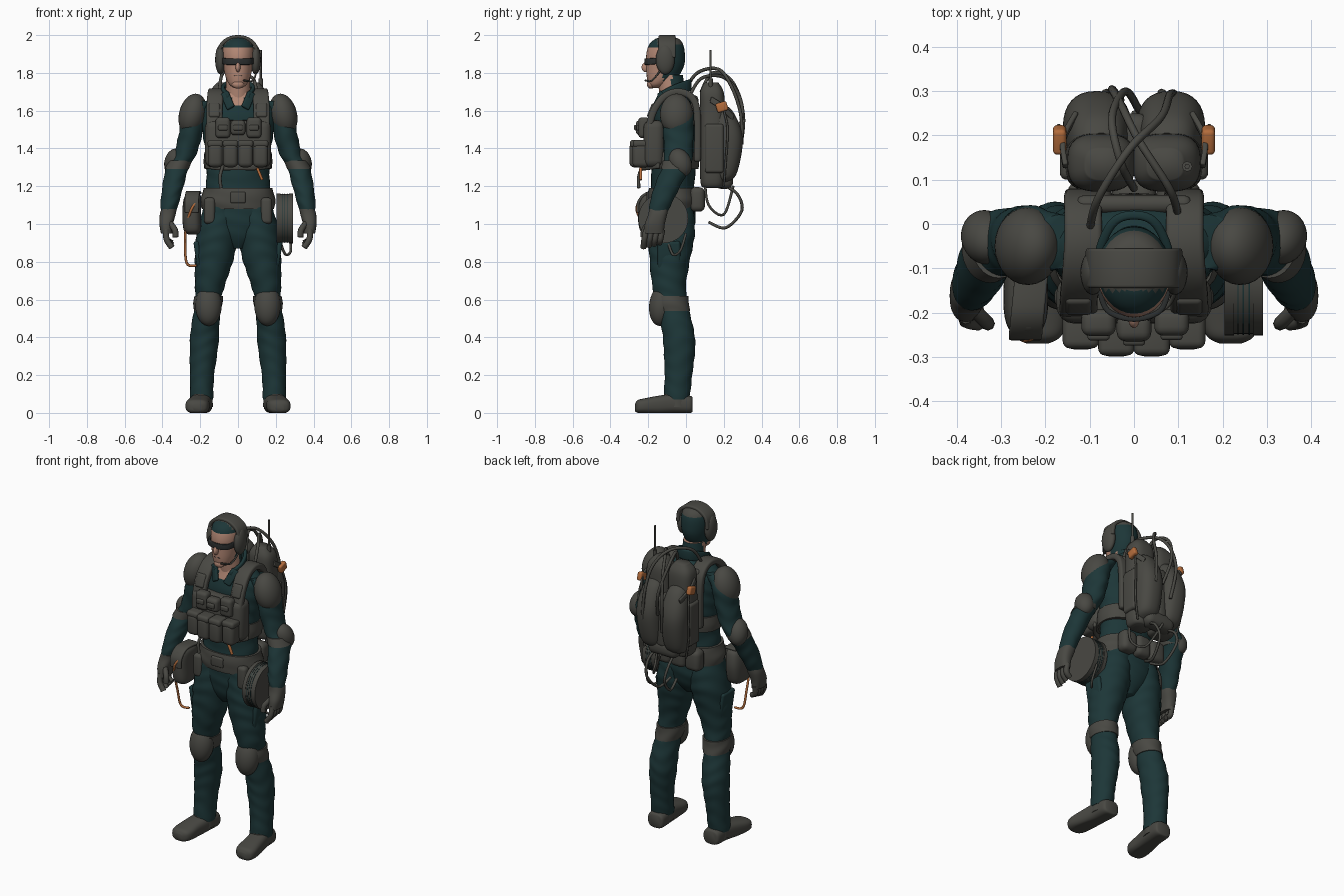
import bpy, bmesh, math
from mathutils import Vector, Euler, Matrix

default_cube = bpy.data.objects.get("Cube")
if default_cube:
    bpy.data.objects.remove(default_cube, do_unlink=True)


def material(name, red, green, blue):
    mat = bpy.data.materials.new(name)
    mat.use_nodes = True
    mat.diffuse_color = (red, green, blue, 1)
    shader = mat.node_tree.nodes["Principled BSDF"]
    shader.inputs["Base Color"].default_value = mat.diffuse_color
    shader.inputs["Roughness"].default_value = .8
    return mat


cloth = material("dark teal cloth", .012, .037, .039)
gear = material("grey gear", .066, .065, .056)
skin = material("skin", .46, .25, .18)
orange = material("orange", .45, .15, .045)
dark = material("dark glass", .025, .028, .028)


def finish(name, bm, *mats, rule=None, angle=40):
    """Turn a bmesh into a smooth object; rule picks a material slot per face centre."""
    bmesh.ops.recalc_face_normals(bm, faces=bm.faces)
    for face in bm.faces:
        face.smooth = True
        if rule:
            face.material_index = int(rule(face.calc_center_median()))
    mesh = bpy.data.meshes.new(name)
    bm.to_mesh(mesh)
    bm.free()
    for mat in mats:
        mesh.materials.append(mat)
    mesh.set_sharp_from_angle(angle=math.radians(angle))
    obj = bpy.data.objects.new(name, mesh)
    bpy.context.collection.objects.link(obj)
    return obj


def spline(points, steps=6):
    """Catmull-Rom samples through points of any dimension."""
    result = []
    for i in range(len(points) - 1):
        a, b, c, d = (points[max(0, min(k, len(points) - 1))] for k in range(i - 1, i + 3))
        for step in range(steps):
            t = step / steps
            result.append([q + t / 2 * (r - p + t * (2*p - 5*q + 4*r - s + t * (3*(q - r) + s - p)))
                           for p, q, r, s in zip(a, b, c, d)])
    return result + [list(points[-1])]


def loft(name, mats, sections, along="z", square=2, folds=0, side=1, rule=None, steps=6):
    """Skin rounded rings (x, y, z, half width, half depth) stacked along an axis."""
    bm, rings, count = bmesh.new(), [], 32
    for x, y, z, wide, deep in spline(sections, steps):
        ring = []
        for k in range(count):
            angle = math.tau * k / count
            c, s = math.cos(angle), math.sin(angle)
            crease = 1 + folds * math.sin(z * 70 + 2 * math.sin(angle * 2 + z * 9))
            u = wide * crease * math.copysign(abs(c) ** (2 / square), c)
            v = deep * crease * math.copysign(abs(s) ** (2 / square), s)
            place = (x + u, y + v, z) if along == "z" else (x + u, y, max(0, z + v))
            ring.append(bm.verts.new((place[0] * side, place[1], place[2])))
        rings.append(ring)
    for low, high in zip(rings, rings[1:]):
        for k in range(count):
            n = (k + 1) % count
            bm.faces.new((low[k], low[n], high[n], high[k]))
    bm.faces.new(rings[0])
    bm.faces.new(rings[-1])
    return finish(name, bm, *mats, rule=rule, angle=60)


def box(name, mat, center, size, soft=.02, turn=(0, 0, 0)):
    bm = bmesh.new()
    bmesh.ops.create_cube(bm, size=1)
    bmesh.ops.scale(bm, vec=size, verts=bm.verts)
    bmesh.ops.bevel(bm, geom=bm.edges[:], offset=min(soft, min(size) * .45), segments=4,
                    profile=.5, affect="EDGES")
    bm.transform(Matrix.Translation(center) @ Euler(turn).to_matrix().to_4x4())
    return finish(name, bm, mat)


def blob(name, mat, center, radii, turn=(0, 0, 0)):
    bm = bmesh.new()
    bmesh.ops.create_uvsphere(bm, u_segments=28, v_segments=18, radius=1)
    bmesh.ops.scale(bm, vec=radii, verts=bm.verts)
    bm.transform(Matrix.Translation(center) @ Euler(turn).to_matrix().to_4x4())
    return finish(name, bm, mat)


def disc(name, mat, center, radius, width):
    bm = bmesh.new()
    bmesh.ops.create_cone(bm, cap_ends=True, segments=40, radius1=radius, radius2=radius, depth=width)
    bm.transform(Matrix.Translation(center) @ Matrix.Rotation(math.pi / 2, 4, "Y"))
    return finish(name, bm, mat)


def tube(name, mat, points, radius=.009):
    data = bpy.data.curves.new(name, "CURVE")
    data.dimensions, data.bevel_depth, data.bevel_resolution = "3D", radius, 2
    data.use_fill_caps = True
    samples = spline(points)
    line = data.splines.new("POLY")
    line.points.add(len(samples) - 1)
    for point, place in zip(line.points, samples):
        point.co = (*place, 1)
    data.materials.append(mat)
    obj = bpy.data.objects.new(name, data)
    bpy.context.collection.objects.link(obj)


def ribbon(name, mat, points, across, thick=.02):
    """Thick band following points, widened along a fixed vector."""
    bm, half = bmesh.new(), Vector(across) / 2
    pairs = [[bm.verts.new(Vector(p) + half * s) for s in (-1, 1)] for p in spline(points)]
    for (a, b), (c, d) in zip(pairs, pairs[1:]):
        bm.faces.new((a, b, d, c))
    obj = finish(name, bm, mat)
    solid = obj.modifiers.new("thickness", "SOLIDIFY")
    solid.thickness, solid.offset = thick, 0
    edge = obj.modifiers.new("soft edge", "BEVEL")
    edge.width, edge.segments = thick * .35, 3


def head_slot(c):
    """Grey crown, teal hair, bare face."""
    if c.z > 1.95 and c.y > -.15:
        return 2
    return c.z > 1.932 or c.y > -.12 and c.z > 1.75 or c.y > -.08


# Head, face and neck
loft("neck", [skin, cloth], [(0, -.06, 1.6, .07, .07), (0, -.085, 1.79, .062, .068)],
     rule=lambda c: c.y > -.075)
loft("head", [skin, cloth, gear],
     [(0, -.165, 1.72, .02, .02), (0, -.15, 1.74, .047, .05), (0, -.125, 1.78, .066, .083),
      (0, -.11, 1.84, .078, .1), (0, -.108, 1.9, .084, .102), (0, -.105, 1.95, .078, .09),
      (0, -.1, 1.98, .055, .062), (0, -.1, 1.99, .02, .025)], steps=8, rule=head_slot)
blob("nose", skin, (0, -.213, 1.83), (.013, .022, .026))
blob("chin", skin, (0, -.185, 1.74), (.032, .022, .024))
box("mouth", dark, (0, -.205, 1.785), (.04, .006, .004))
ribbon("sunglasses", dark, [(-.08, -.14, 1.865), (-.06, -.195, 1.86), (0, -.215, 1.86),
                            (.06, -.195, 1.86), (.08, -.14, 1.865)], (0, 0, .034), .012)
ribbon("headset_band", gear, [(-.1, -.1, 1.88), (-.09, -.1, 1.945), (-.05, -.1, 1.98), (0, -.1, 1.99),
                              (.05, -.1, 1.98), (.09, -.1, 1.945), (.1, -.1, 1.88)], (0, .09, 0))
tube("microphone_boom", gear, [(.1, -.13, 1.82), (.08, -.18, 1.76), (.03, -.215, 1.76)], .005)

# Torso, collar and vest
loft("torso", [cloth, skin],
     [(0, -.08, .87, .04, .06), (0, -.075, .92, .11, .095), (0, -.07, 1, .175, .118),
      (0, -.07, 1.1, .178, .12), (0, -.07, 1.22, .168, .115),
      (0, -.06, 1.36, .17, .12), (0, -.055, 1.5, .19, .12), (0, -.05, 1.6, .2, .11),
      (0, -.05, 1.66, .16, .09), (0, -.06, 1.7, .075, .075)], folds=.012, steps=10,
     rule=lambda c: c.y < -.09 and c.z > 1.6 and abs(c.x) < (c.z - 1.6) * .6)
ribbon("collar", cloth, [(-.05, -.15, 1.66), (-.08, -.08, 1.7), (-.05, 0, 1.73), (0, .02, 1.735),
                         (.05, 0, 1.73), (.08, -.08, 1.7), (.05, -.15, 1.66)], (0, 0, .06))
loft("vest_waistband", [gear], [(0, -.06, 1.29, .178, .126), (0, -.06, 1.33, .182, .13),
                                (0, -.06, 1.38, .178, .127)], square=2.3)
box("vest_front", gear, (0, -.17, 1.425), (.35, .11, .25), .04)
box("vest_collar_back", gear, (0, .045, 1.6), (.26, .04, .16))
for x in (-.12, -.04, .04, .12):
    box("magazine_pouch", gear, (x, -.26 + abs(x) * .2, 1.365), (.078, .095, .13), .025)
    box("pouch_flap", gear, (x, -.26 + abs(x) * .2, 1.425), (.082, .09, .04), .016)
for x, tall in ((-.08, .11), (0, .08), (.085, .11)):
    box("chest_pocket", gear, (x, -.235 + abs(x) * .15, 1.51), (.078, .06, tall), .02)
    box("chest_tab", gear, (x, -.265 + abs(x) * .15, 1.51), (.05, .02, .03), .008)
ribbon("vest_hem", gear, [(-.17, -.14, 1.31), (-.1, -.21, 1.3), (0, -.235, 1.3),
                          (.1, -.21, 1.3), (.17, -.14, 1.31)], (0, 0, .03))
box("orange_pull", orange, (.115, -.24, 1.265), (.015, .015, .07), .005, (0, -.4, 0))
tube("vest_cord", gear, [(-.08, -.23, 1.31), (-.095, -.25, 1.25), (-.09, -.25, 1.19)])

# Belt, pouches, cable reel and holster
loft("belt", [gear], [(0, -.07, 1.08, .19, .128), (0, -.07, 1.13, .197, .134),
                      (0, -.07, 1.19, .183, .126)], square=2.2, folds=.012)
box("buckle", gear, (0, -.2, 1.14), (.08, .02, .06), .01)
for x in (-.1, 0, .1):
    box("rear_belt_pouch", gear, (x, .06, 1.13), (.1, .08, .13), .03)
loft("holster", [gear], [(-.24, -.17, .945, .025, .04), (-.242, -.17, .97, .046, .075),
                         (-.245, -.165, 1.06, .05, .09), (-.24, -.165, 1.14, .045, .08),
                         (-.235, -.16, 1.165, .025, .05)], square=2.8)
ribbon("holster_flap", gear, [(-.245, -.255, 1.06), (-.245, -.25, 1.12), (-.24, -.2, 1.165),
                              (-.23, -.1, 1.165)], (.075, 0, 0), .014)
tube("orange_cable", orange, [(-.22, -.25, 1.12), (-.25, -.26, 1.07), (-.275, -.22, .98),
                              (-.28, -.19, .89), (-.27, -.17, .79), (-.22, -.16, .78)], .007)
for x in (.215, .28):
    disc("reel_flange", gear, (x, -.12, 1.03), .132, .022)
disc("reel_core", gear, (.247, -.12, 1.03), .129, .06)
for x in (.235, .247, .26):
    disc("reel_cord", cloth, (x, -.12, 1.03), .131, .003)
tube("reel_loose_cord", gear, [(.22, -.1, .92), (.25, -.07, .84), (.28, -.03, .86), (.27, 0, .95)], .007)

for side, label in ((1, "left_"), (-1, "right_")):
    # Ear cup, lapel and shoulder strap
    blob(label + "ear_cup", gear, (side * .093, -.11, 1.87), (.028, .05, .078))
    box(label + "lapel", cloth, (side * .055, -.145, 1.655), (.045, .02, .1), .008, (-.3, side * .5, side * .3))
    ribbon(label + "vest_strap", gear,
           [(side * x, y, z) for x, y, z in ((.125, -.2, 1.5), (.125, -.17, 1.6), (.12, -.115, 1.675),
                                             (.115, -.04, 1.7), (.115, .03, 1.67), (.115, .06, 1.58),
                                             (.11, .06, 1.33))],
           (.085, 0, 0), .036)
    box(label + "strap_pad", gear, (side * .125, -.18, 1.6), (.06, .03, .08), .012, (-.4, 0, 0))

    # Arm, pads and glove
    loft(label + "sleeve", [cloth],
         [(.17, -.04, 1.65, .05, .06), (.23, -.04, 1.58, .065, .08), (.25, -.04, 1.48, .063, .08),
          (.28, -.04, 1.37, .06, .075), (.32, -.05, 1.3, .06, .075), (.34, -.09, 1.22, .057, .07),
          (.36, -.13, 1.12, .049, .06), (.37, -.15, 1.05, .038, .045)], folds=.025, side=side, steps=10)
    blob(label + "shoulder_pad", gear, (side * .24, -.05, 1.58), (.072, .088, .112), (0, side * -.25, 0))
    blob(label + "elbow_pad", gear, (side * .335, -.03, 1.325), (.055, .058, .078), (.4, side * -.2, 0))
    loft(label + "elbow_strap", [gear], [(.305, -.045, 1.335, .062, .077), (.325, -.055, 1.29, .064, .078)], side=side)
    loft(label + "glove", [gear],
         [(.365, -.145, 1.08, .04, .05), (.372, -.15, 1.05, .042, .05), (.38, -.165, 1, .036, .053),
          (.378, -.17, .95, .03, .052)], square=2.4, side=side)
    for k in range(4):
        y = -.21 + k * .028
        tube(label + "finger", gear, [(side * .38, y, .97), (side * .378, y - .01, .92),
                                      (side * .35, y - .015, .875 + k * .008)], .016)
    tube(label + "thumb", gear, [(side * .365, -.19, 1.01), (side * .335, -.22, .97), (side * .33, -.225, .93)], .016)

    # Leg, knee pad and boot
    loft(label + "trouser_leg", [cloth],
         [(.09, -.07, 1.1, .09, .11), (.11, -.075, .95, .11, .122), (.125, -.085, .82, .103, .108),
          (.148, -.09, .68, .08, .09), (.16, -.075, .58, .067, .083), (.174, -.045, .45, .075, .084),
          (.18, -.035, .35, .075, .084), (.19, -.04, .2, .064, .073), (.193, -.05, .07, .061, .068)],
         folds=.02, side=side, steps=10)
    box(label + "thigh_pocket", cloth, (side * .21, -.09, .83), (.03, .12, .16), .014, (0, side * .15, 0))
    box(label + "belt_drop_pouch", gear, (side * .15, -.165, 1.07), (.06, .05, .14), .02)
    blob(label + "knee_pad", gear, (side * .156, -.13, .57), (.07, .065, .11), (-.12, 0, 0))
    loft(label + "knee_strap", [gear],
         [(.163, -.066, .54, .072, .087), (.16, -.075, .575, .076, .092), (.155, -.08, .62, .077, .092)],
         folds=.02, side=side)
    loft(label + "boot", [gear],
         [(.188, .035, .045, .035, .035), (.19, .02, .045, .053, .046), (.195, -.06, .05, .057, .052),
          (.208, -.15, .042, .06, .048), (.215, -.22, .037, .063, .04), (.218, -.255, .034, .052, .034),
          (.218, -.27, .028, .025, .02)], along="y", square=2.8, side=side)
    loft(label + "boot_cuff", [gear], [(.193, -.05, .03, .06, .07), (.193, -.05, .1, .058, .066)], side=side)

    # Backpack half: tank, rear pocket, side pouch and clip
    loft(label + "pack_tank", [gear],
         [(.075, .14, 1.19, .04, .04), (.075, .14, 1.22, .073, .063), (.078, .14, 1.4, .08, .067),
          (.075, .14, 1.6, .077, .066), (.073, .137, 1.7, .073, .062), (.07, .135, 1.75, .04, .035)],
         square=2.8, side=side)
    loft(label + "pack_pocket", [gear],
         [(.08, .17, 1.22, .035, .04), (.08, .195, 1.26, .065, .07), (.083, .215, 1.4, .076, .083),
          (.083, .21, 1.5, .075, .082), (.08, .185, 1.6, .056, .06), (.08, .165, 1.64, .02, .025)],
         square=2.4, side=side)
    box(label + "pack_side_pouch", gear, (side * .15, .15, 1.4), (.035, .1, .26), .016)
    box(label + "orange_clip", orange, (side * .168, .19, 1.62), (.03, .06, .05), .01, (.3, 0, 0))
    ribbon(label + "clip_strap", gear, [(side * .155, .13, 1.66), (side * .16, .19, 1.62), (side * .13, .25, 1.56)],
           (0, .01, .03), .012)
    tube(label + "pack_side_cord", gear, [(side * .16, .2, 1.6), (side * .17, .22, 1.5), (side * .165, .21, 1.33),
                                          (side * .14, .2, 1.2)], .006)
    tube(label + "pack_lower_hose", gear, [(side * .06, .19, 1.21), (side * .07, .27, 1.16), (side * .06, .295, 1.07),
                                           (side * .04, .21, .98), (side * .02, .12, 1.01)], .008)

# Pack centre, hoses and antenna
box("pack_center_panel", gear, (0, .2, 1.4), (.08, .1, .32), .03)
box("pack_lower_pouch", gear, (0, .2, 1.235), (.2, .1, .1), .04)
tube("hose_to_left", gear, [(-.1, -.01, 1.7), (-.08, .06, 1.8), (-.01, .17, 1.82), (.06, .24, 1.73),
                            (.08, .29, 1.58), (.09, .295, 1.42)])
tube("hose_to_right", gear, [(.1, .02, 1.68), (.08, .08, 1.77), (.01, .19, 1.78), (-.03, .27, 1.7),
                             (-.05, .305, 1.55), (-.03, .28, 1.36)])
tube("short_hose", gear, [(0, .08, 1.7), (-.03, .14, 1.8), (-.05, .24, 1.76), (-.02, .3, 1.6), (.01, .26, 1.45)])
tube("lower_cord", gear, [(.12, .1, 1.22), (.12, .12, 1.1), (.08, .2, 1.05), (0, .25, 1.2)], .007)
tube("antenna", gear, [(.12, .13, 1.68), (.12, .13, 1.92)], .006)
tube("antenna_base", gear, [(.12, .13, 1.68), (.12, .13, 1.77)], .012)
